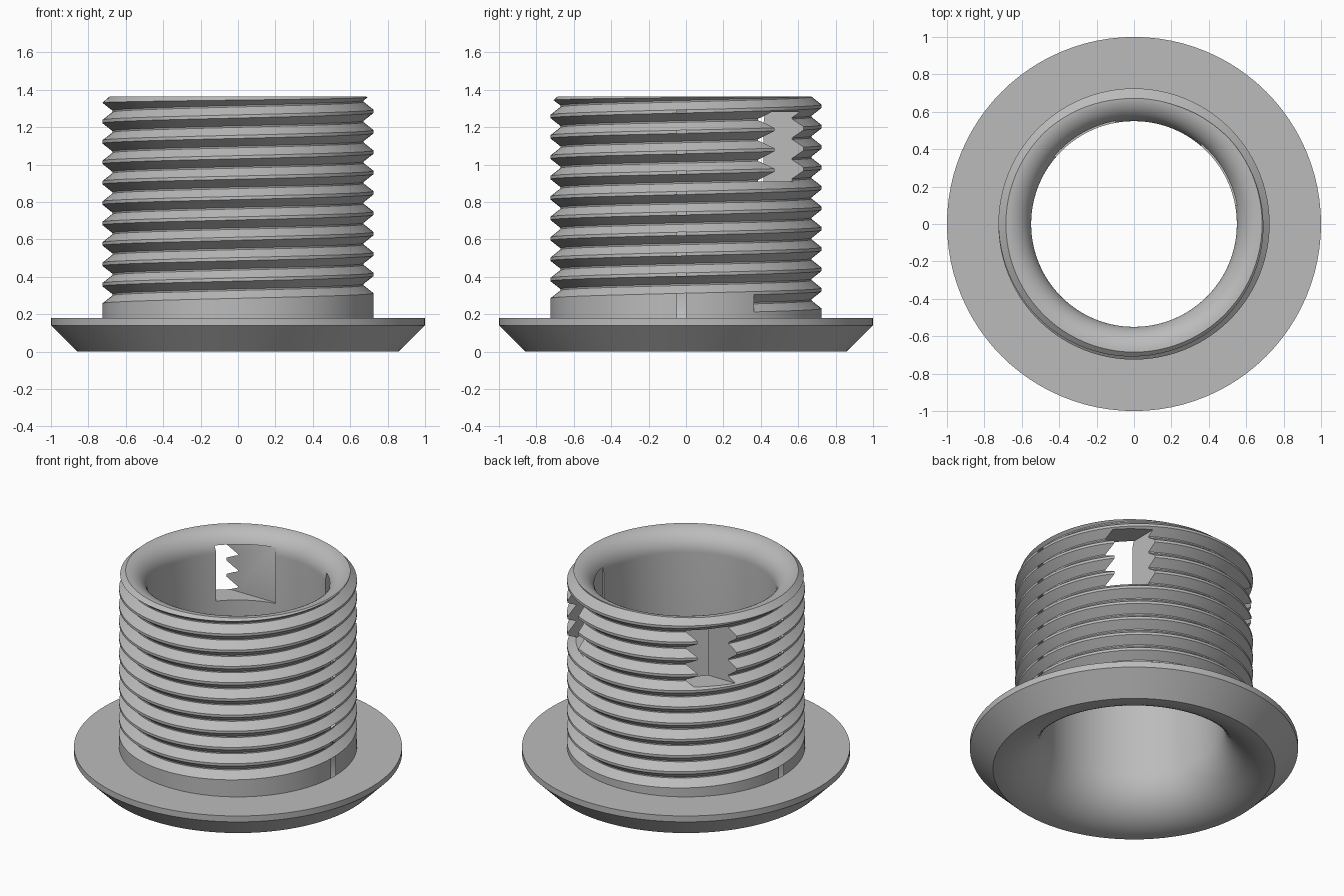
import bpy, bmesh, math

old = bpy.data.objects.get("Cube")
if old:
    bpy.data.objects.remove(old, do_unlink=True)

SEGS = 96
BORE, BODY, ROOT, TOP = 0.55, 0.725, 0.672, 1.365
PITCH = 0.109

grey = bpy.data.materials.new("plain_grey")
grey.use_nodes = True
grey.diffuse_color = (0.5, 0.5, 0.5, 1)
grey.node_tree.nodes["Principled BSDF"].inputs["Base Color"].default_value = (0.5, 0.5, 0.5, 1)


def sweep(name, profile, steps, start=0.0, pitch=0.0, closed=True):
    """Carry a closed (radius, z) profile round the z axis, rising by pitch per turn."""
    bm = bmesh.new()
    rings = []
    for i in range(steps if closed else steps + 1):
        a = start + math.tau * i / SEGS
        rise = pitch * i / SEGS
        rings.append([bm.verts.new((r * math.cos(a), r * math.sin(a), z + rise)) for r, z in profile])
    n = len(profile)
    for i in range(steps):
        p, q = rings[i], rings[(i + 1) % len(rings)]
        for j in range(n):
            k = (j + 1) % n
            bm.faces.new((p[j], q[j], q[k], p[k]))
    if not closed:
        bm.faces.new(rings[0])
        bm.faces.new(rings[-1])
    bmesh.ops.recalc_face_normals(bm, faces=bm.faces)
    return finish(name, bm)


def finish(name, bm):
    mesh = bpy.data.meshes.new(name)
    bm.to_mesh(mesh)
    bm.free()
    mesh.materials.append(grey)
    ob = bpy.data.objects.new(name, mesh)
    bpy.context.collection.objects.link(ob)
    return ob


def box(name, lo, hi):
    bm = bmesh.new()
    bmesh.ops.create_cube(bm, size=1)
    for v in bm.verts:
        v.co = [(l + h) / 2 + c * (h - l) for l, h, c in zip(lo, hi, v.co)]
    return finish(name, bm)


def arc(r_centre, z_centre, rad, a0, a1, n=14):
    angles = [math.radians(a0 + (a1 - a0) * i / n) for i in range(n + 1)]
    return [(r_centre + rad * math.cos(a), z_centre + rad * math.sin(a)) for a in angles]


# Flanged sleeve: outside going up, then the rounded mouths and the bore going down
outside = [(0.86, 0), (1, 0.14), (1, 0.18), (BODY, 0.18), (BODY, 1.33)]
top_mouth = arc(0.685, TOP - 0.135, 0.135, 90, 180)
bottom_mouth = arc(0.855, 0.305, 0.305, 180, 270)
sleeve = sweep("threaded_sleeve", outside + top_mouth + bottom_mouth, SEGS)

# Cutters: the helical thread groove and two window slots a quarter turn apart
mid = 0.258
groove = [(ROOT, mid - 0.004), (BODY, mid - 0.046), (0.76, mid - 0.046),
          (0.76, mid + 0.046), (BODY, mid + 0.046), (ROOT, mid + 0.004)]
cutters = [
    sweep("thread_cutter", groove, SEGS * 11, math.radians(30), PITCH, closed=False),
    box("back_window_cutter", (0.36, 0.1, 0.91), (0.55, 0.9, 1.28)),
    box("side_window_cutter", (-0.9, 0.36, 0.91), (-0.1, 0.55, 1.28)),
]

bpy.ops.object.select_all(action="DESELECT")
bpy.context.view_layer.objects.active = sleeve
sleeve.select_set(True)
for cutter in cutters:
    mod = sleeve.modifiers.new(cutter.name, "BOOLEAN")
    mod.operation = "DIFFERENCE"
    mod.solver = "EXACT"
    mod.object = cutter
    bpy.ops.object.modifier_apply(modifier=mod.name)
    bpy.data.objects.remove(cutter, do_unlink=True)

bpy.ops.object.shade_smooth_by_angle(angle=math.radians(25))
